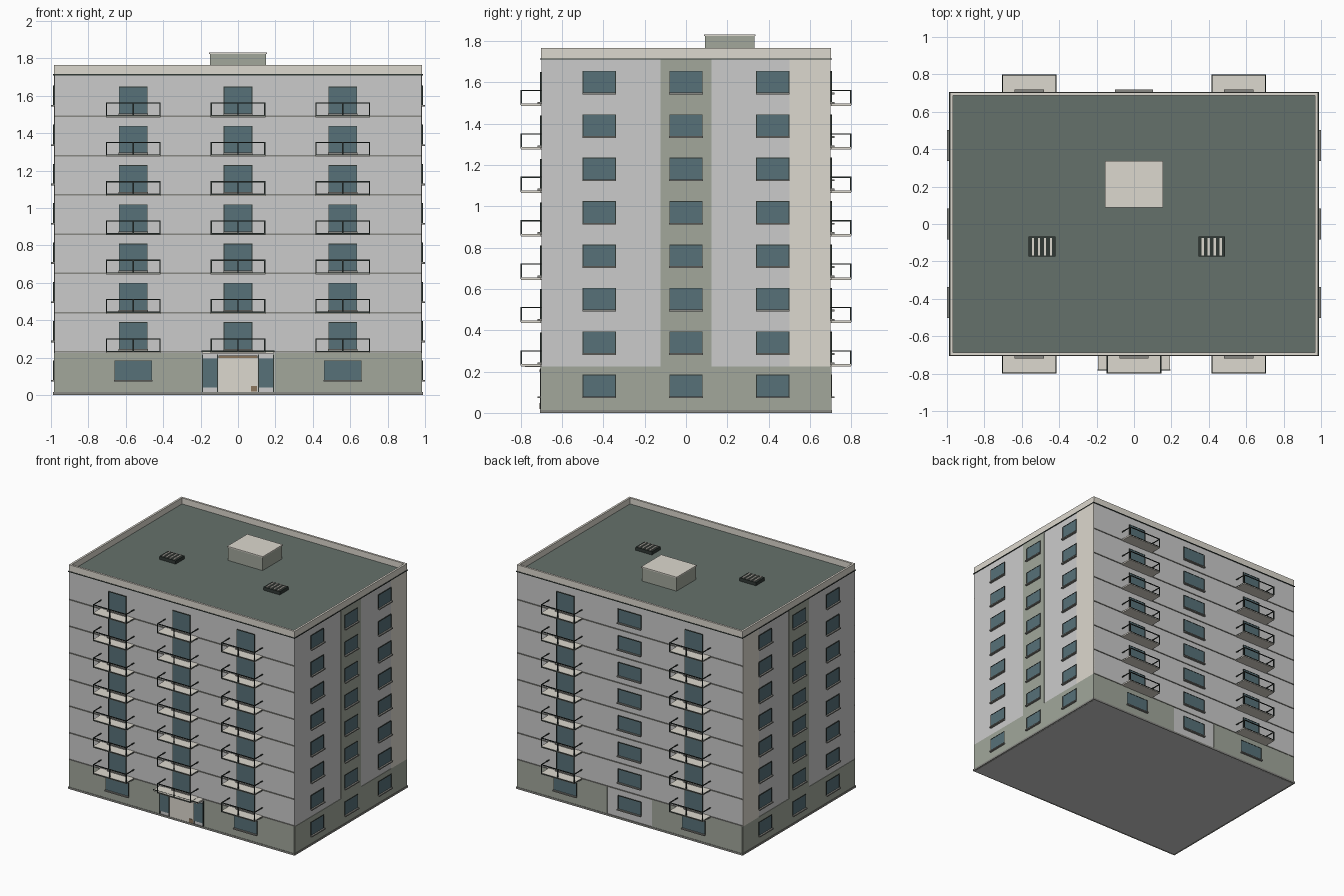
import bpy, bmesh
from mathutils import Vector

if "Cube" in bpy.data.objects:
    bpy.data.objects.remove(bpy.data.objects["Cube"])

HX, HY = 0.982, 0.70          # half width and depth of the block
PITCH, SLAB = 0.21, 0.23      # storey height, first balcony level
WALL_TOP, TOP, ROOF = 1.715, 1.765, 1.718


def mat(name, r, g, b):
    m = bpy.data.materials.new(name)
    m.diffuse_color = (r, g, b, 1)
    m.use_nodes = True
    m.node_tree.nodes["Principled BSDF"].inputs["Base Color"].default_value = m.diffuse_color
    return m


WALL = mat("wall_grey", .56, .56, .56)
CREAM = mat("cream", .72, .69, .62)
GREEN = mat("grey_green", .36, .39, .33)
GLASS = mat("glass", .096, .164, .19)
ROOFM = mat("roof_green", .13, .164, .147)
DARK = mat("dark_metal", .03, .04, .035)
SILL = mat("sill_grey", .25, .25, .23)
BROWN = mat("brown", .26, .18, .11)


def boxes(name, material, items):
    """One object made of boxes given as (x0, x1, y0, y1, z0, z1)."""
    bm = bmesh.new()
    for x0, x1, y0, y1, z0, z1 in items:
        lo, hi = Vector((min(x0, x1), min(y0, y1), z0)), Vector((max(x0, x1), max(y0, y1), z1))
        vs = bmesh.ops.create_cube(bm, size=1)["verts"]
        for v in vs:
            v.co = Vector([(lo[i] + hi[i]) / 2 + v.co[i] * (hi[i] - lo[i]) for i in range(3)])
    me = bpy.data.meshes.new(name)
    bm.to_mesh(me)
    bm.free()
    me.materials.append(material)
    ob = bpy.data.objects.new(name, me)
    bpy.context.collection.objects.link(ob)
    return ob


def on(face, u0, u1, d0, d1, z0, z1):
    """Box on a facade: u along the wall, d outwards from it."""
    s = -1 if face in ("front", "left") else 1
    if face in ("front", "back"):
        return (u0, u1, s * (HY + d0), s * (HY + d1), z0, z1)
    return (s * (HX + d0), s * (HX + d1), u0, u1, z0, z1)


def ring(out, inn, z0, z1):
    """Four boxes round the perimeter, from inn inside to out outside."""
    X, Y, x, y = HX + out, HY + out, HX - inn, HY - inn
    return [(-X, X, -Y, -y, z0, z1), (-X, X, y, Y, z0, z1),
            (-X, -x, -y, y, z0, z1), (x, X, -y, y, z0, z1)]


# Main block, plinth, roof and parapet
boxes("wall_block", WALL, [(-HX, HX, -HY, HY, 0, WALL_TOP)])
boxes("plinth", SILL, ring(.006, .01, 0, .015))
boxes("roof_deck", ROOFM, [(-HX + .01, HX - .01, -HY + .01, HY - .01, WALL_TOP - .01, ROOF)])
boxes("parapet", CREAM, ring(.002, .014, WALL_TOP, TOP))
boxes("parapet_drip_strip", DARK, ring(.006, .005, WALL_TOP - .006, WALL_TOP))

# Coloured wall panels
ground, stripes, corners = [], [], []
for f in ("front", "back"):
    ground += [on(f, -HX, -.195, -.01, .003, .015, .225), on(f, .195, HX, -.01, .003, .015, .225)]
for f in ("left", "right"):
    ground.append(on(f, -HY, HY, -.01, .003, .015, .225))
    stripes.append(on(f, -.123, .123, -.01, .003, .225, WALL_TOP - .006))
    corners.append(on(f, .5, HY, -.01, .003, .225, WALL_TOP - .006))
boxes("ground_floor_panels", GREEN, ground)
boxes("side_stripes", GREEN, stripes)
boxes("corner_panels", CREAM, corners)

# Floor lines across front and back
boxes("floor_ledges", SILL, [on(f, -HX, HX, -.01, .005, z - .004, z + .004)
      for f in ("front", "back") for z in [SLAB + PITCH * k for k in range(7)]])

# Windows, doors and balconies
glass, sills, frames, slabs, rails = [], [], [], [], []


def opening(face, u, half, z0, z1):
    glass.append(on(face, u - half, u + half, -.01, .005, z0, z1))
    sills.append(on(face, u - half - .005, u + half + .005, -.01, .018, z0 - .009, z0))
    t = .004
    for a in (u - half - t, u + half):
        frames.append(on(face, a, a + t, -.01, .007, z0, z1))
    frames.append(on(face, u - half - t, u + half + t, -.01, .007, z1, z1 + t))


def balcony(face, u, z):
    w, d, t, h = .146, .10, .006, .073
    slabs.append(on(face, u - w, u + w, -.01, d - .002, z - .006, z + .006))
    # top rail, slab edging, posts
    for zz in (z + h - t, z - .001):
        rails.append(on(face, u - w, u + w, d - t, d, zz, zz + t))
        for a in (u - w, u + w - t):
            rails.append(on(face, a, a + t, 0, d - t, zz, zz + t))
    for a in (u - w, u - t / 2, u + w - t):
        rails.append(on(face, a, a + t, d - t, d, z, z + h))


for k in range(8):
    for f in ("left", "right"):
        for y in (-.42, 0, .42):
            opening(f, y, .077, .08 + PITCH * k, .181 + PITCH * k)
for f in ("front", "back"):
    for u in (-.56, 0, .56):
        mid_back = f == "back" and u == 0
        if u or mid_back:
            opening(f, u, .097, .08, .181)
        for k in range(7):
            z = SLAB + PITCH * k
            if mid_back:
                opening(f, u, .097, z + .06, z + .161)
            else:
                opening(f, u, .073, z + .015, z + .155)
                balcony(f, u, z)
boxes("window_glass", GLASS, glass)
boxes("window_sills", SILL, sills)
boxes("window_frames", DARK, frames)
boxes("balcony_slabs", CREAM, slabs)
boxes("balcony_rails", DARK, rails)

# Entrance with side lights and canopy
boxes("entrance_door", CREAM, [on("front", -.105, .105, -.01, .005, .016, .197)])
boxes("entrance_side_lights", GLASS, [on("front", s * .112, s * .186, -.01, .005, .04, .195) for s in (-1, 1)])
boxes("entrance_frame", DARK, [on("front", s * a, s * (a + .005), -.01, .007, .016, .215)
      for s in (-1, 1) for a in (.106, .187)])
boxes("entrance_lintel", BROWN, [on("front", -.105, .105, -.01, .009, .197, .21)])
boxes("entrance_box", BROWN, [on("front", .07, .102, 0, .009, .018, .048)])
boxes("entrance_canopy", CREAM, [on("front", -.192, .192, -.01, .08, .222, .234)])
boxes("canopy_edge", DARK, [on("front", -.194, .194, .078, .082, .230, .237)])

# Roof housing and vents
boxes("roof_housing", GREEN, [(-.15, .15, .092, .332, ROOF - .01, 1.823)])
boxes("roof_housing_cap", CREAM, [(-.155, .155, .087, .337, 1.823, 1.831)])
vents = (-.492, .416)
boxes("roof_vents", DARK, [(x - .071, x + .071, -.175, -.067, ROOF - .01, 1.744) for x in vents])
boxes("roof_vent_slats", CREAM, [(x + o - .006, x + o + .006, -.168, -.074, 1.74, 1.75)
      for x in vents for o in (-.048, -.016, .016, .048)])
